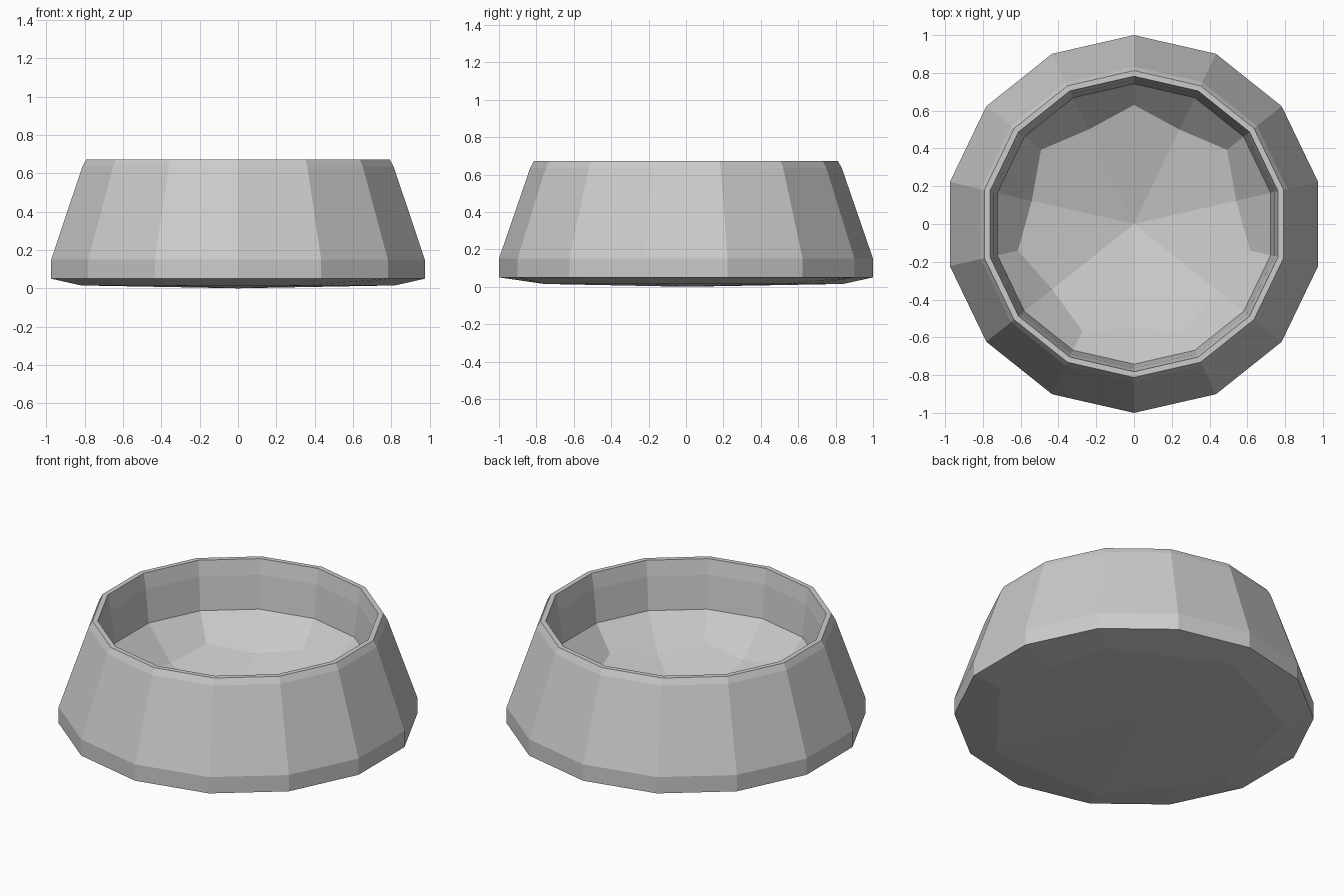
import bpy, bmesh
from math import sin, cos, pi

if "Cube" in bpy.data.objects:
    bpy.data.objects.remove(bpy.data.objects["Cube"])

SIDES = 14

# Ring profile from underside to inner floor:
# (radius on the 7 main corners, radius on the corners between, height main, height between)
def even(r, z):
    return (r, r, z, z)

profile = [
    (0.84, 0.757, 0.015, 0.015),   # underside, seven-sided
    even(1.0, 0.05),               # foot
    even(1.0, 0.15),
    even(0.833, 0.635),            # sloped outer wall
    even(0.812, 0.672),            # rim
    even(0.782, 0.672),
    even(0.764, 0.58),             # inner wall
    even(0.742, 0.38),
    (0.63, 0.555, 0.23, 0.195),    # edge of the dished floor
]

bm = bmesh.new()
rings = []
for r_a, r_b, z_a, z_b in profile:
    ring = []
    for i in range(SIDES):
        a = pi / 2 + 2 * pi * i / SIDES
        r, z = (r_b, z_b) if i % 2 else (r_a, z_a)
        ring.append(bm.verts.new((r * cos(a), r * sin(a), z)))
    rings.append(ring)

# Walls between neighbouring rings
for lo, hi in zip(rings, rings[1:]):
    for i in range(SIDES):
        j = (i + 1) % SIDES
        bm.faces.new((lo[i], lo[j], hi[j], hi[i]))

# Shallow cones closing the underside and the floor
for ring, z in ((rings[0], 0.0), (rings[-1], 0.06)):
    centre = bm.verts.new((0, 0, z))
    for i in range(SIDES):
        bm.faces.new((ring[i], ring[(i + 1) % SIDES], centre))

bmesh.ops.recalc_face_normals(bm, faces=bm.faces)
mesh = bpy.data.meshes.new("bowl")
bm.to_mesh(mesh)
bm.free()
bpy.context.collection.objects.link(bpy.data.objects.new("bowl", mesh))
